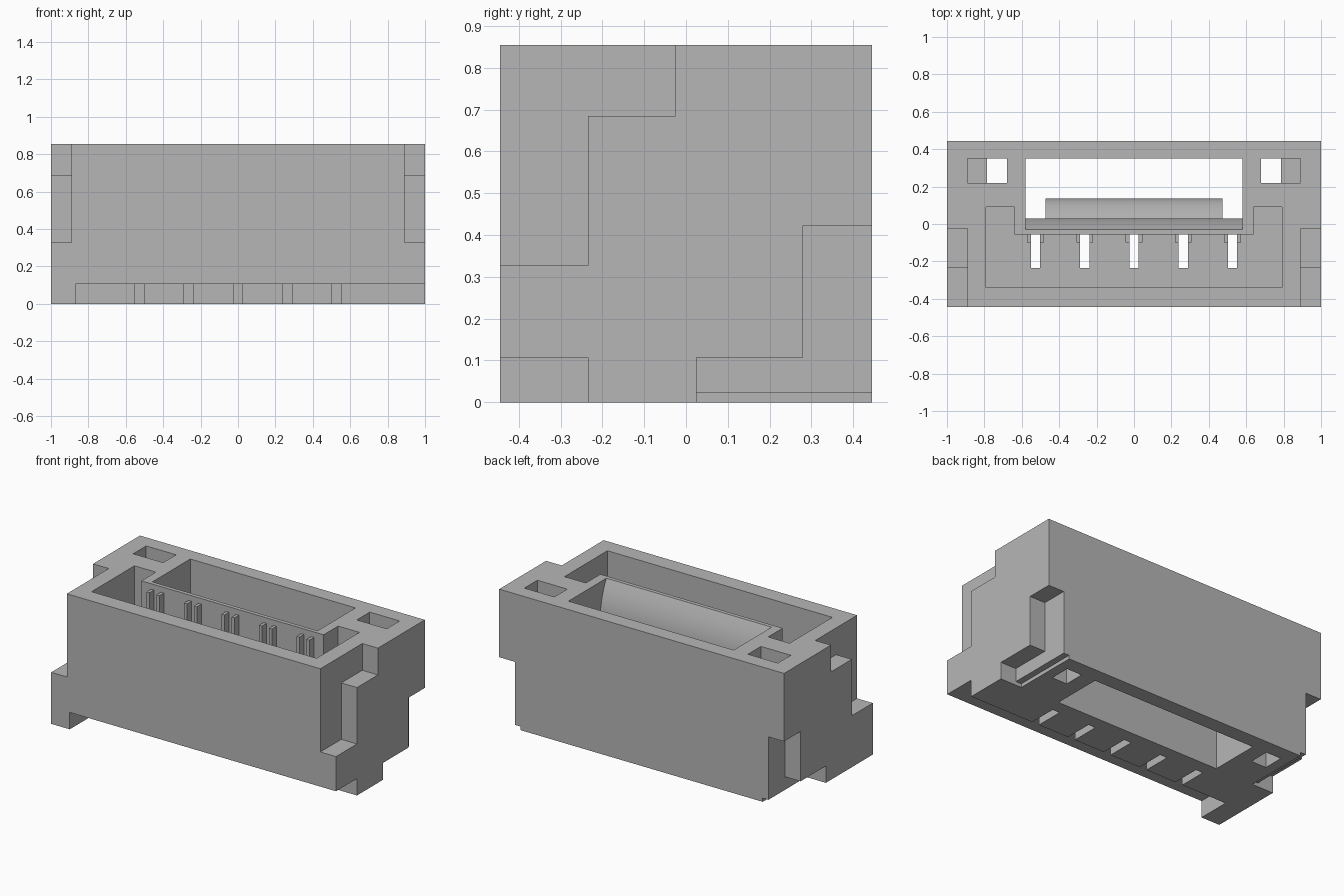
import bpy
import bmesh
import math
from mathutils import Vector

default = bpy.data.objects.get("Cube")
if default:
    bpy.data.objects.remove(default, do_unlink=True)

grey = bpy.data.materials.new("housing grey")
grey.use_nodes = True
grey.diffuse_color = (0.47, 0.47, 0.47, 1)
grey.node_tree.nodes["Principled BSDF"].inputs["Base Color"].default_value = (0.47, 0.47, 0.47, 1)

AXES = {"x": ("y", "z"), "z": ("x", "y")}


def prism(name, profile, axis, low, high):
    """Extrude a profile: (y, z) points along x, or (x, y) points along z."""
    bm = bmesh.new()
    if axis == "x":
        verts = [bm.verts.new((low, a, b)) for a, b in profile]
        shift = Vector((high - low, 0, 0))
    else:
        verts = [bm.verts.new((a, b, low)) for a, b in profile]
        shift = Vector((0, 0, high - low))
    face = bm.faces.new(verts)
    result = bmesh.ops.extrude_face_region(bm, geom=[face])
    moved = [g for g in result["geom"] if isinstance(g, bmesh.types.BMVert)]
    bmesh.ops.translate(bm, verts=moved, vec=shift)
    bmesh.ops.recalc_face_normals(bm, faces=bm.faces)
    mesh = bpy.data.meshes.new(name)
    bm.to_mesh(mesh)
    bm.free()
    mesh.materials.append(grey)
    obj = bpy.data.objects.new(name, mesh)
    bpy.context.collection.objects.link(obj)
    return obj


def box(name, x, y, z):
    rect = [(x[0], y[0]), (x[1], y[0]), (x[1], y[1]), (x[0], y[1])]
    return prism(name, rect, "z", *z)


def span(side, near, far):
    return sorted((side * near, side * far))


def cut(target, cutter):
    cutter.hide_render = True
    mod = target.modifiers.new("cut", "BOOLEAN")
    mod.operation = "DIFFERENCE"
    mod.solver = "EXACT"
    mod.object = cutter
    bpy.context.view_layer.objects.active = target
    bpy.ops.object.modifier_apply(modifier=mod.name)
    bpy.data.objects.remove(cutter, do_unlink=True)


BOTTOM, TOP, OUT = -0.1, 0.855, 1.1
FRONT, STEP = -0.6, -0.235
housing = box("housing", (-1, 1), (-0.445, 0.445), (0, TOP))

# Front cavity, with side arms reaching past the divider
cavity = [(-0.79, -0.34), (0.79, -0.34), (0.79, 0.09), (0.64, 0.09),
          (0.64, -0.055), (-0.64, -0.055), (-0.64, 0.09), (-0.79, 0.09)]
cut(housing, prism("cavity", cavity, "z", 0.2, 1))

# Rear pocket right through, with a curved lead-in on the divider
pocket = [(-0.03, 1), (0.35, 1), (0.35, BOTTOM), (0.03, BOTTOM),
          (0.03, 0.67), (0.016, 0.74), (-0.004, 0.8), (-0.03, TOP)]
cut(housing, prism("pocket", pocket, "x", -0.58, 0.58))

# Relief under the front edge, leaving one foot
cut(housing, box("front_relief", (-0.87, OUT), (FRONT, STEP), (BOTTOM, 0.107)))

for side in (-1, 1):
    # Stepped recess in the upper front corner
    upper = [(FRONT, 0.327), (STEP, 0.327), (STEP, 0.685), (-0.025, 0.685),
             (-0.025, 1), (FRONT, 1)]
    cut(housing, prism("upper_recess", upper, "x", *span(side, 0.89, OUT)))
    # Stepped recess in the lower back corner
    lower = [(0.025, BOTTOM), (0.6, BOTTOM), (0.6, 0.423), (0.28, 0.423),
             (0.28, 0.107), (0.025, 0.107)]
    cut(housing, prism("lower_recess", lower, "x", *span(side, 0.89, OUT)))
    cut(housing, box("bottom_ledge", span(side, 0.85, OUT), (0.025, 0.6), (BOTTOM, 0.023)))
    # Square hole with a shelf beside it
    cut(housing, box("shelf_hole", span(side, 0.68, 0.89), (0.22, 0.35), (0.5, 1)))
    cut(housing, box("through_hole", span(side, 0.68, 0.785), (0.22, 0.35), (BOTTOM, 0.6)))

# Five contact slots in the floor, each with a pair of guide ribs
for i in range(5):
    x = (i - 2) * 0.2635
    cut(housing, box("slot", (x - 0.025, x + 0.025), (STEP - 0.001, -0.055), (BOTTOM, 0.3)))
    for side in (-1, 1):
        near, far = span(side, 0.025, 0.045)
        box("guide_rib", (x + near, x + far), (-0.1, -0.054), (0.19, 0.82))

# Rounded latch bulging from the divider into the pocket
arc = [(0.025 + 0.11 * math.sin(math.pi * k / 12), 0.62 - 0.37 * k / 12) for k in range(13)]
latch = prism("latch", arc, "x", -0.472, 0.472)

bpy.ops.object.select_all(action="DESELECT")
for obj in (housing, latch):
    obj.select_set(True)
bpy.context.view_layer.objects.active = housing
bpy.ops.object.shade_smooth_by_angle(angle=math.radians(30))
